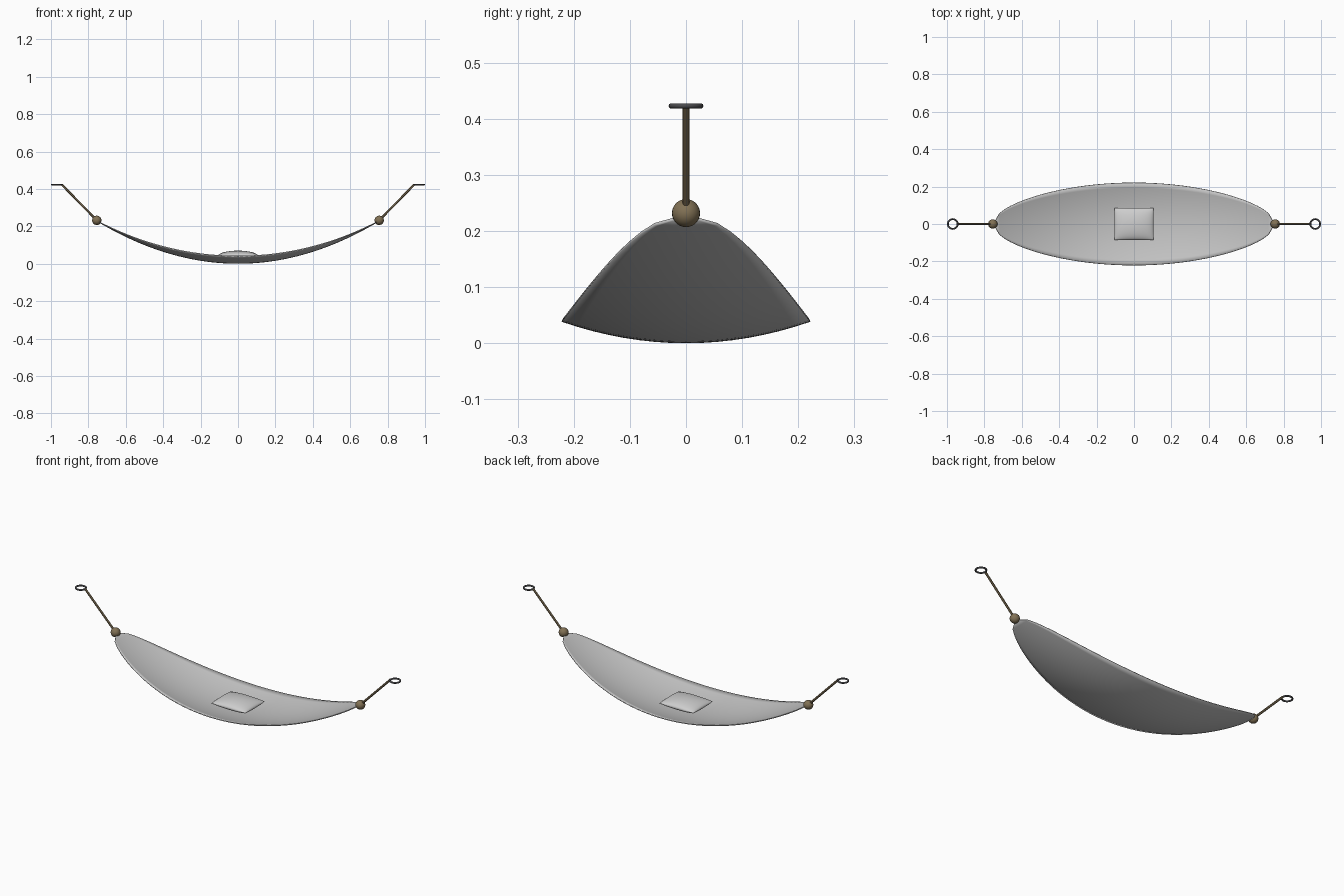
import bpy, bmesh, math
from mathutils import Vector

cube = bpy.data.objects.get("Cube")
if cube:
    bpy.data.objects.remove(cube)


def material(name, rgb):
    m = bpy.data.materials.new(name)
    m.use_nodes = True
    m.diffuse_color = (*rgb, 1)
    m.node_tree.nodes["Principled BSDF"].inputs["Base Color"].default_value = (*rgb, 1)
    return m


CLOTH = material("pale grey cloth", (0.55, 0.55, 0.55))
PILLOW = material("light grey pillow", (0.62, 0.62, 0.62))
ROPE = material("brown rope", (0.22, 0.165, 0.09))
METAL = material("dark metal", (0.07, 0.07, 0.075))


def finish(obj, name, mat):
    obj.name = name
    obj.data.materials.clear()
    obj.data.materials.append(mat)
    for p in obj.data.polygons:
        p.use_smooth = True
    return obj


def surface(bm, nu, nv, point):
    """Quad grid over u, v in 0..1."""
    rows = [[bm.verts.new(point(i / nu, j / nv)) for j in range(nv + 1)]
            for i in range(nu + 1)]
    for a, b in zip(rows, rows[1:]):
        for j in range(nv):
            bm.faces.new((a[j], b[j], b[j + 1], a[j + 1]))


def mesh_object(bm, name, mat):
    bmesh.ops.remove_doubles(bm, verts=bm.verts, dist=0.0001)
    bmesh.ops.recalc_face_normals(bm, faces=bm.faces)
    me = bpy.data.meshes.new(name)
    bm.to_mesh(me)
    bm.free()
    obj = bpy.data.objects.new(name, me)
    bpy.context.collection.objects.link(obj)
    return finish(obj, name, mat)


# Sagging cloth: pinched at both ends, cupped across its width
def cloth_point(u, v):
    x, s = 2 * u - 1, 2 * v - 1
    width = 0.22 * math.sqrt(max(0.0, math.sin(math.pi * u)))
    y = s * width
    return (0.75 * x, y, 0.005 + 0.225 * x * x + 0.038 * (y / 0.22) ** 2)


bm = bmesh.new()
surface(bm, 48, 16, cloth_point)
cloth = mesh_object(bm, "hammock_cloth", CLOTH)
if cloth.data.polygons[len(cloth.data.polygons) // 2].normal.z < 0:
    cloth.data.flip_normals()
thick = cloth.modifiers.new("thickness", "SOLIDIFY")
thick.thickness = 0.005
thick.offset = -1


# Puffed square pillow
def pillow_point(side):
    def point(u, v):
        a, b = -math.cos(math.pi * u), -math.cos(math.pi * v)
        puff = math.sqrt(max(0.0, (1 - a * a) * (1 - b * b)))
        return (0.105 * a, 0.086 * b, 0.043 + side * 0.027 * puff)
    return point


bm = bmesh.new()
for side in (-1, 1):
    surface(bm, 16, 16, pillow_point(side))
mesh_object(bm, "pillow", PILLOW)

# Knot, rope and hanging ring at each end
for side, label in ((1, "left"), (-1, "right")):
    start = Vector((side * 0.755, 0, 0.232))
    end = Vector((side * 0.942, 0, 0.423))
    bpy.ops.mesh.primitive_uv_sphere_add(segments=24, ring_count=16, radius=0.025,
                                         location=start)
    finish(bpy.context.object, label + "_knot", ROPE)

    span = end - start
    bpy.ops.mesh.primitive_cylinder_add(vertices=12, radius=0.006, depth=span.length,
                                        location=(start + end) / 2)
    rope = finish(bpy.context.object, label + "_rope", ROPE)
    rope.rotation_euler = span.to_track_quat("Z", "Y").to_euler()
    bpy.ops.object.shade_smooth_by_angle()

    bpy.ops.mesh.primitive_torus_add(major_segments=32, minor_segments=10,
                                     major_radius=0.0262, minor_radius=0.0048,
                                     location=(side * 0.969, 0, 0.423))
    finish(bpy.context.object, label + "_ring", METAL)
